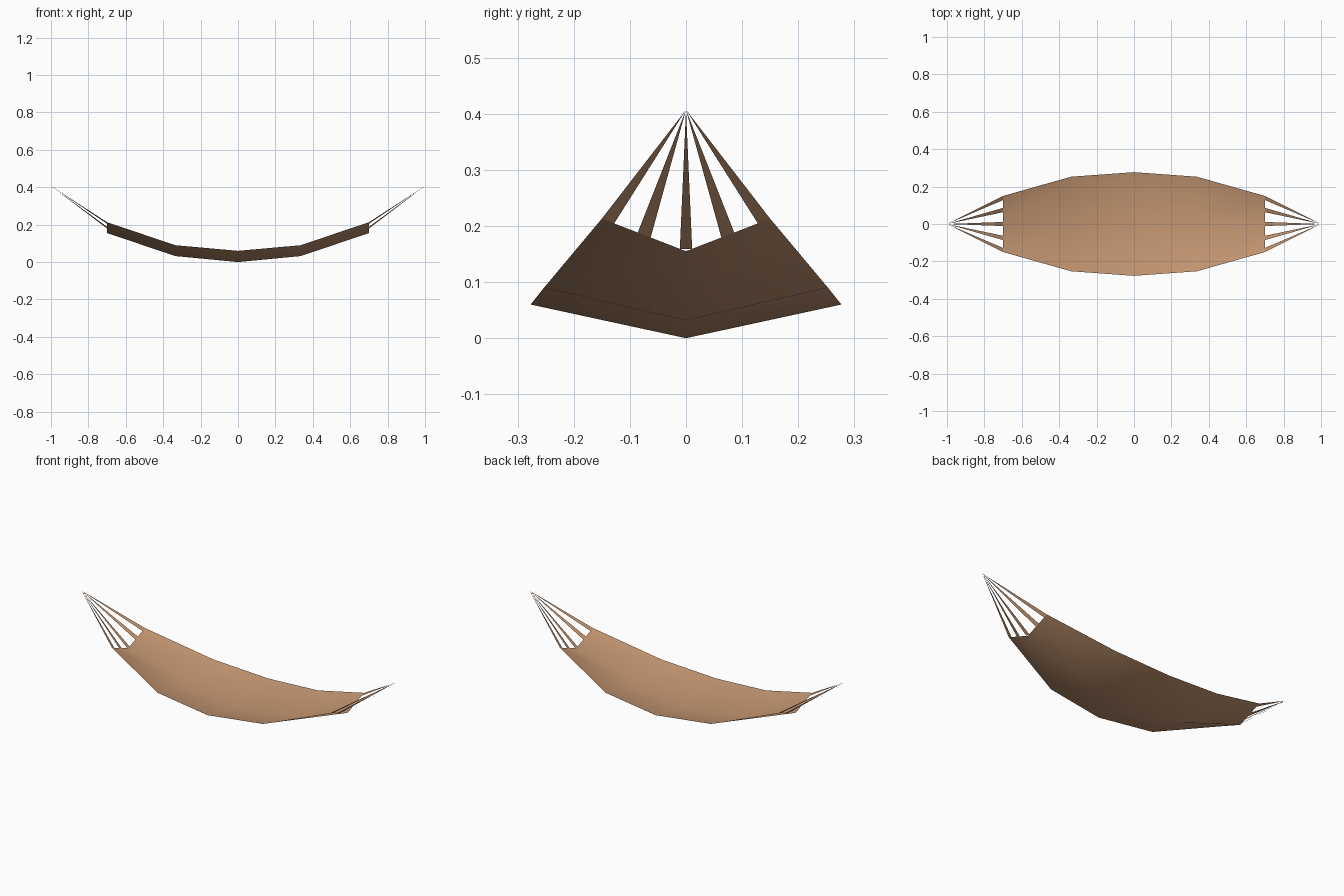
import bpy, bmesh

if "Cube" in bpy.data.objects:
    bpy.data.objects.remove(bpy.data.objects["Cube"])

# One tan canvas colour for cloth and straps
tan = bpy.data.materials.new("tan canvas")
tan.diffuse_color = (0.56, 0.31, 0.17, 1)
tan.use_nodes = True
tan.node_tree.nodes["Principled BSDF"].inputs["Base Color"].default_value = tan.diffuse_color


def make_object(name, bm):
    bmesh.ops.recalc_face_normals(bm, faces=bm.faces)
    if sum(f.normal.z for f in bm.faces) < 0:
        bmesh.ops.reverse_faces(bm, faces=bm.faces)
    mesh = bpy.data.meshes.new(name)
    bm.to_mesh(mesh)
    bm.free()
    mesh.materials.append(tan)
    for p in mesh.polygons:
        p.use_smooth = True
    obj = bpy.data.objects.new(name, mesh)
    bpy.context.collection.objects.link(obj)
    return obj


# Cloth: V-shaped cross-sections (x, half width, edge height, centre height)
half = [(0.335, 0.253, 0.09, 0.032), (0.70, 0.15, 0.213, 0.155)]
sections = ([(-x, w, e, c) for x, w, e, c in reversed(half)]
            + [(0, 0.277, 0.06, 0.0)] + half)
bm = bmesh.new()
rows = [[bm.verts.new(p) for p in ((x, -w, e), (x, 0, c), (x, w, e))]
        for x, w, e, c in sections]
for a, b in zip(rows, rows[1:]):
    for i in range(2):
        bm.faces.new((a[i], b[i], b[i + 1], a[i + 1]))
make_object("hammock_cloth", bm)

# Straps: five tapered strips at each end, gathered to one point
end_x, end_w, end_edge, end_mid = half[-1]


def rim(side, y):
    return (side * end_x, y, end_mid + (end_edge - end_mid) * abs(y) / end_w)


spans = [(-0.15, -0.128), (-0.086, -0.063), (-0.011, 0.011),
         (0.063, 0.086), (0.128, 0.15)]
for side, label in ((-1, "left"), (1, "right")):
    bm = bmesh.new()
    for y0, y1 in spans:
        corners = [rim(side, y0), rim(side, y1), (side * 1.0, 0, 0.407)]
        face = bm.faces.new([bm.verts.new(p) for p in corners])
        face.normal_update()
        if face.normal.z < 0:
            face.normal_flip()
    make_object(label + "_end_straps", bm)
